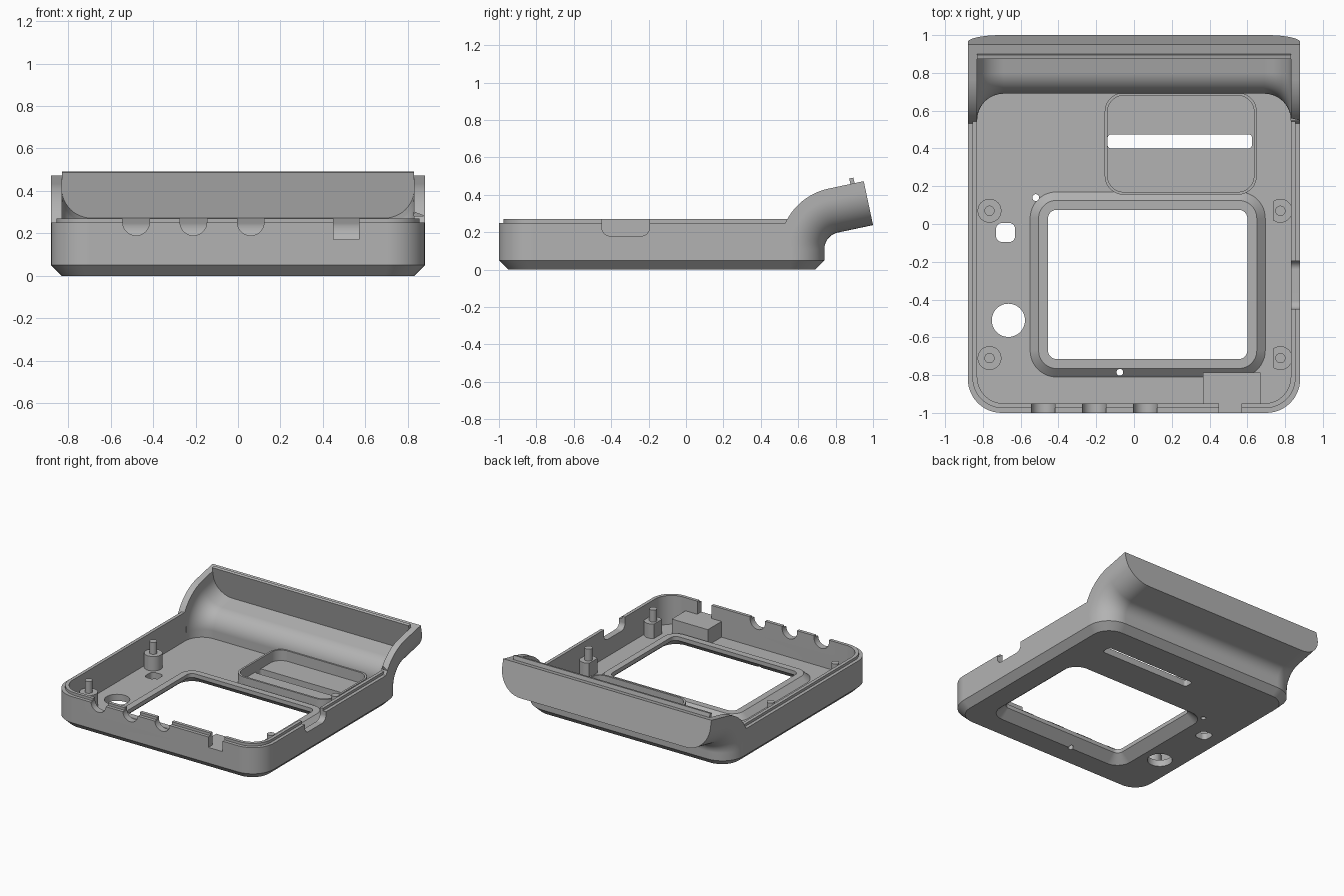
import bpy, bmesh
from math import sin, cos, pi, radians

cube = bpy.data.objects.get("Cube")
if cube:
    bpy.data.objects.remove(cube, do_unlink=True)

grey = bpy.data.materials.new("light_grey")
grey.use_nodes = True
grey.diffuse_color = (0.45, 0.45, 0.45, 1)
grey.node_tree.nodes["Principled BSDF"].inputs["Base Color"].default_value = grey.diffuse_color

SEG = 12
HALF, WALL, RAD = 0.88, 0.05, 0.18
FRONT, BACK = -1.0, 0.74
PIVOT_Y, PIVOT_Z, BEND = 0.83, 0.11, radians(78)


def rounded(x0, x1, y0, y1, r_front, r_back):
    """Rounded rectangle with separate radii for front and back corners."""
    pts = []
    corners = [(x1, y1, r_back, -1, -1), (x0, y1, r_back, 1, -1),
               (x0, y0, r_front, 1, 1), (x1, y0, r_front, -1, 1)]
    for i, (x, y, r, sx, sy) in enumerate(corners):
        steps = SEG if r > 0 else 0
        for k in range(steps + 1):
            a = (i + k / max(steps, 1)) * pi / 2
            pts.append((x + r * (sx + cos(a)) if r else x,
                        y + r * (sy + sin(a)) if r else y))
    return pts


def at(pts, z):
    return [(x, y, z) for x, y in pts]


def loft(name, rings):
    """Closed solid through rings of equal point count."""
    bm = bmesh.new()
    rows = [[bm.verts.new(p) for p in ring] for ring in rings]
    n = len(rows[0])
    for lo, hi in zip(rows, rows[1:]):
        for i in range(n):
            j = (i + 1) % n
            bm.faces.new((lo[i], lo[j], hi[j], hi[i]))
    bm.faces.new(rows[0][::-1])
    bm.faces.new(rows[-1])
    bmesh.ops.recalc_face_normals(bm, faces=bm.faces)
    mesh = bpy.data.meshes.new(name)
    bm.to_mesh(mesh)
    bm.free()
    mesh.materials.append(grey)
    ob = bpy.data.objects.new(name, mesh)
    bpy.context.collection.objects.link(ob)
    return ob


def prism(name, pts, z0, z1):
    return loft(name, [at(pts, z0), at(pts, z1)])


def box(name, x0, x1, y0, y1, z0, z1):
    return prism(name, rounded(x0, x1, y0, y1, 0, 0), z0, z1)


def disc(name, x, y, r, z0, z1):
    return prism(name, rounded(x - r, x + r, y - r, y + r, r, r), z0, z1)


def combine(target, other, operation):
    mod = target.modifiers.new(operation.lower(), "BOOLEAN")
    mod.operation, mod.object, mod.solver = operation, other, "EXACT"
    bpy.context.view_layer.objects.active = target
    bpy.ops.object.modifier_apply(modifier=mod.name)
    bpy.data.objects.remove(other, do_unlink=True)


def plan(inset, back=BACK, square=False):
    r = RAD - inset * 0.8
    return rounded(-HALF + inset, HALF - inset, FRONT + inset,
                   back if square else back - inset, r, 0 if square else r)


def neck_ring(inset, depth, angle, along=0.0):
    """Tray section turned about the neck pivot, then pushed outward."""
    pts = rounded(-HALF + inset, HALF - inset, PIVOT_Y - depth, BACK - inset,
                  0, RAD - inset * 0.8)
    return [(x, PIVOT_Y - (PIVOT_Y - y) * cos(angle) + along * sin(angle),
             PIVOT_Z + (PIVOT_Y - y) * sin(angle) + along * cos(angle)) for x, y in pts]


def neck(name, inset, depth, length):
    rings = [neck_ring(inset, depth, BEND * k / 20) for k in range(21)]
    return loft(name, rings + [neck_ring(inset, depth, BEND, length)])


# Outer shell: chamfered base, front walls with lip, bent neck, end lip
shell = loft("case_shell", [at(plan(0.05), 0), at(plan(0), 0.05), at(plan(0), PIVOT_Z)])
combine(shell, loft("walls", [at(plan(0, 0.55, True), PIVOT_Z), at(plan(0, 0.55, True), 0.25),
                              at(plan(0.025, 0.55, True), 0.25),
                              at(plan(0.025, 0.55, True), 0.27)]), "UNION")
combine(shell, neck("neck", 0, 0.33, 0.193), "UNION")
combine(shell, loft("end_lip", [neck_ring(WALL, 0.36, BEND, s) for s in (0.12, 0.143)]), "UNION")

# Hollow interior
cavity = prism("cavity", plan(WALL), 0.05, PIVOT_Z)
combine(cavity, prism("upper", plan(WALL, 0.56, True), PIVOT_Z, 0.4), "UNION")
combine(cavity, neck("neck_hollow", WALL, 0.38, 0.12), "UNION")
combine(shell, cavity, "DIFFERENCE")


# Raised window frame with a bevelled opening
def window(grow):
    r = 0.045 + grow
    return rounded(-0.455 - grow, 0.60 + grow, -0.715 - grow, 0.075 + grow, r, r)


combine(shell, loft("frame", [at(window(0.095), 0.03), at(window(0.095), 0.05),
                              at(window(0.05), 0.09)]), "UNION")
combine(shell, loft("opening", [at(window(0.07), -0.01), at(window(0.07), 0),
                                at(window(0), 0.06), at(window(0), 0.2)]), "DIFFERENCE")

# Floor holes: slot, button, round hole, two pin holes
combine(shell, prism("slot", rounded(-0.14, 0.625, 0.40, 0.475, 0.02, 0.02), -0.1, 0.09), "DIFFERENCE")
combine(shell, prism("button", rounded(-0.73, -0.63, -0.095, 0.005, 0.03, 0.03), -0.1, 0.1), "DIFFERENCE")
for x, y, r in ((-0.665, -0.51, 0.088), (-0.52, 0.14, 0.018), (-0.075, -0.785, 0.018)):
    combine(shell, disc("hole", x, y, r, -0.1, 0.2), "DIFFERENCE")

# Front notches: three rounded and one square
for x in (-0.48, -0.21, 0.06):
    pts = rounded(x - 0.063, x + 0.063, 0.19, 0.35, 0.0629, 0)
    combine(shell, loft("notch", [[(u, y, v) for u, v in pts] for y in (-1.1, -0.9)]), "DIFFERENCE")
combine(shell, box("port", 0.45, 0.57, -1.1, -0.94, 0.17, 0.4), "DIFFERENCE")

# Side notch
pts = rounded(-0.45, -0.195, 0.18, 0.35, 0.045, 0)
combine(shell, loft("side_notch", [[(x, u, v) for u, v in pts] for x in (0.8, 1.0)]), "DIFFERENCE")

parts = [shell]

# Raised rim around the slot
rim = prism("slot_rim", rounded(-0.155, 0.65, 0.155, 0.695, 0.1, 0.1), 0.045, 0.13)
combine(rim, prism("rim_hollow", rounded(-0.14, 0.635, 0.17, 0.68, 0.085, 0.085), 0, 0.2), "DIFFERENCE")
parts.append(rim)

# Port support block
parts.append(box("port_block", 0.365, 0.67, -0.96, -0.785, 0.045, 0.17))

# Screw posts with pins; the left-hand pair is trimmed against the wall
for y, row in ((0.07, "back"), (-0.71, "front")):
    for x, side in ((-0.765, "right"), (0.775, "left")):
        post = disc(f"{row}_{side}_post", x, y, 0.063, 0.045, 0.16)
        if side == "left":
            combine(post, box("trim", 0.735, 0.835, y - 0.1, y + 0.1, 0, 0.3), "INTERSECT")
        parts += [post, disc(f"{row}_{side}_pin", x, y, 0.027, 0.15, 0.25)]

# Smooth the curves, keep the edges crisp
for ob in parts:
    bpy.ops.object.select_all(action="DESELECT")
    ob.select_set(True)
    bpy.context.view_layer.objects.active = ob
    bpy.ops.object.shade_smooth_by_angle(angle=radians(30))
    ob.modifiers.new("even_normals", "WEIGHTED_NORMAL").keep_sharp = True
